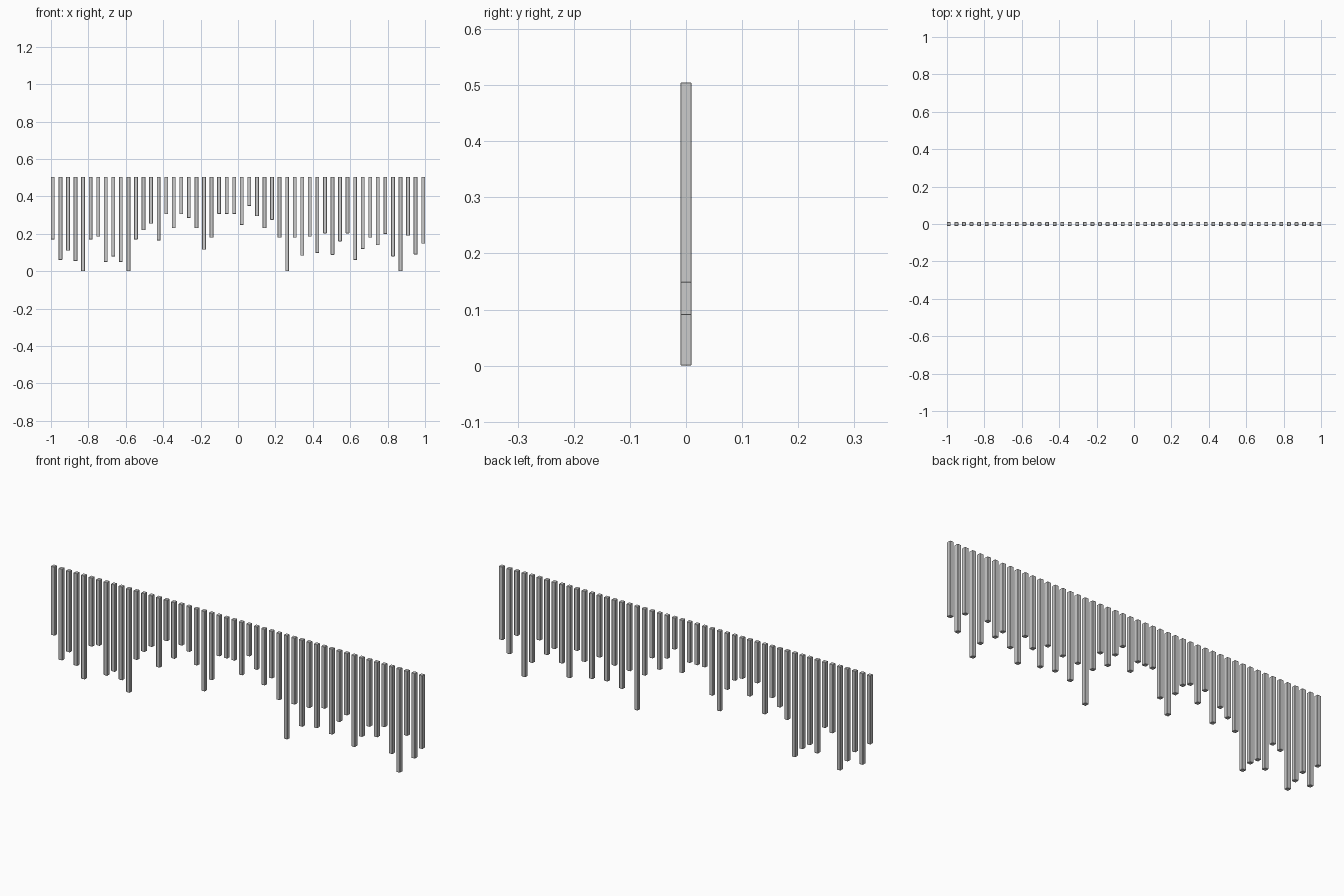
import bpy

if "Cube" in bpy.data.objects:
    bpy.data.objects.remove(bpy.data.objects["Cube"])

TOP = 0.505
WIDTH = 0.02

# Height of each rod's lower end, from left to right
bottoms = [
    .17, .06, .11, .055, 0, .17, .185, .05, .08, .05,
    0, .17, .22, .255, .165, .305, .23, .305, .285, .23,
    .115, .18, .307, .307, .307, .247, .35, .295, .23, .275,
    .18, 0, .18, .083, .185, .098, .203, .088, .16, .203,
    .06, .12, .18, .14, .20, .08, 0, .19, .09, .148,
]
pitch = (2 - WIDTH) / (len(bottoms) - 1)


def hanging_rod(index, bottom):
    """Square rod hanging from the common top line, edges slightly eased."""
    x = -1 + WIDTH / 2 + index * pitch
    bpy.ops.mesh.primitive_cube_add(size=1, location=(x, 0, (TOP + bottom) / 2))
    rod = bpy.context.object
    rod.name = f"hanging_rod_{index + 1:02d}"
    rod.scale = (WIDTH, WIDTH, TOP - bottom)
    bpy.ops.object.transform_apply(location=False, rotation=False, scale=True)
    bevel = rod.modifiers.new("eased_edges", 'BEVEL')
    bevel.width = 0.0015
    bevel.segments = 1


# Row of rods
for i, b in enumerate(bottoms):
    hanging_rod(i, b)
